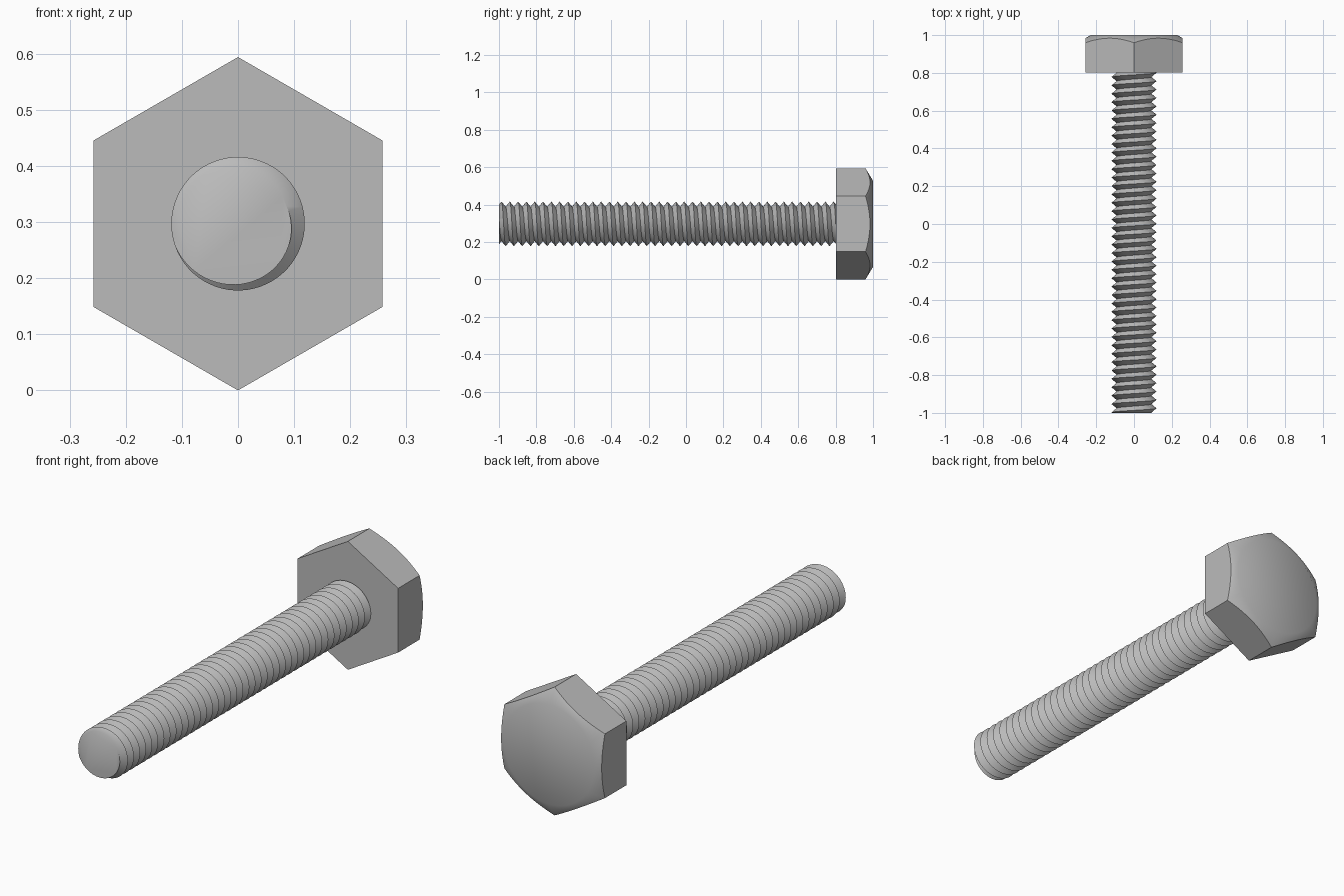
import bpy, bmesh, math

cube = bpy.data.objects.get("Cube")
if cube:
    bpy.data.objects.remove(cube, do_unlink=True)

AXIS_Z = 0.297           # height of the bolt axis
CORNER_R = 0.297         # hexagon corner radius
HEAD_Y, TIP_Y = 0.803, -1.0
CREST_R, DEPTH, PITCH = 0.119, 0.027, 0.0444

steel = bpy.data.materials.new("steel grey")
steel.use_nodes = True
grey = (0.5, 0.5, 0.5, 1)
steel.diffuse_color = grey
steel.node_tree.nodes["Principled BSDF"].inputs["Base Color"].default_value = grey


def point(r, angle, y):
    """Position at a radius and angle around the bolt axis."""
    return (r * math.cos(angle), y, AXIS_Z + r * math.sin(angle))


def finish(bm, name):
    bmesh.ops.recalc_face_normals(bm, faces=bm.faces)
    mesh = bpy.data.meshes.new(name)
    bm.to_mesh(mesh)
    bm.free()
    mesh.materials.append(steel)
    ob = bpy.data.objects.new(name, mesh)
    bpy.context.collection.objects.link(ob)
    bpy.ops.object.select_all(action='DESELECT')
    ob.select_set(True)
    bpy.context.view_layer.objects.active = ob
    bpy.ops.object.shade_smooth_by_angle(angle=math.radians(40))
    return ob


# Hexagonal head with a conical chamfer on its back
def hex_head(steps=96, top_r=0.23, slope=0.6):
    bm = bmesh.new()
    base, rim, top = [], [], []
    for i in range(steps):
        a = math.tau * i / steps + math.pi / 2
        off = (math.tau * i / steps) % (math.pi / 3) - math.pi / 6
        r = CORNER_R * math.cos(math.pi / 6) / math.cos(off)
        if i % (steps // 6) == 0:
            base.append(bm.verts.new(point(r, a, HEAD_Y)))
        rim.append(bm.verts.new(point(r, a, 1 - (r - top_r) * slope)))
        top.append(bm.verts.new(point(top_r, a, 1)))
    bm.faces.new(base)
    bm.faces.new(top)
    side = steps // 6
    for s in range(6):
        arc = [rim[(s * side + j) % steps] for j in range(side + 1)]
        bm.faces.new([base[(s + 1) % 6], base[s]] + arc)
    for i in range(steps):
        j = (i + 1) % steps
        bm.faces.new((rim[i], rim[j], top[j], top[i]))
    return finish(bm, "hex_head")


# Shank with a right-handed V thread, cut square at both ends
def threaded_shank(steps=64, end_y=HEAD_Y + 0.01):
    bm = bmesh.new()
    rows = int(2 * (end_y - TIP_Y) / PITCH) + 3
    grid = []
    for i in range(steps + 1):
        turn = i / steps
        a = math.radians(200) - math.tau * turn
        column = []
        # The last column repeats the first one, one pitch further on
        for k in range(-4, rows):
            y = TIP_Y + PITCH * (turn + k / 2)
            y = min(max(y, TIP_Y), end_y)
            t = (y - TIP_Y) / PITCH - turn
            r = CREST_R - DEPTH * 2 * abs(t - round(t))
            column.append(bm.verts.new(point(r, a, y)))
        grid.append(column)
    for left, right in zip(grid, grid[1:]):
        for k in range(len(left) - 1):
            bm.faces.new((left[k], right[k], right[k + 1], left[k + 1]))
    bmesh.ops.remove_doubles(bm, verts=bm.verts, dist=0.00005)
    bmesh.ops.dissolve_degenerate(bm, edges=bm.edges, dist=0.00005)
    loose = [e for e in bm.edges if not e.link_faces]
    bmesh.ops.delete(bm, geom=loose, context='EDGES')
    # Flat discs close both ends
    edges = [e for e in bm.edges if e.is_boundary]
    bmesh.ops.holes_fill(bm, edges=edges, sides=0)
    return finish(bm, "threaded_shank")


hex_head()
threaded_shank()
